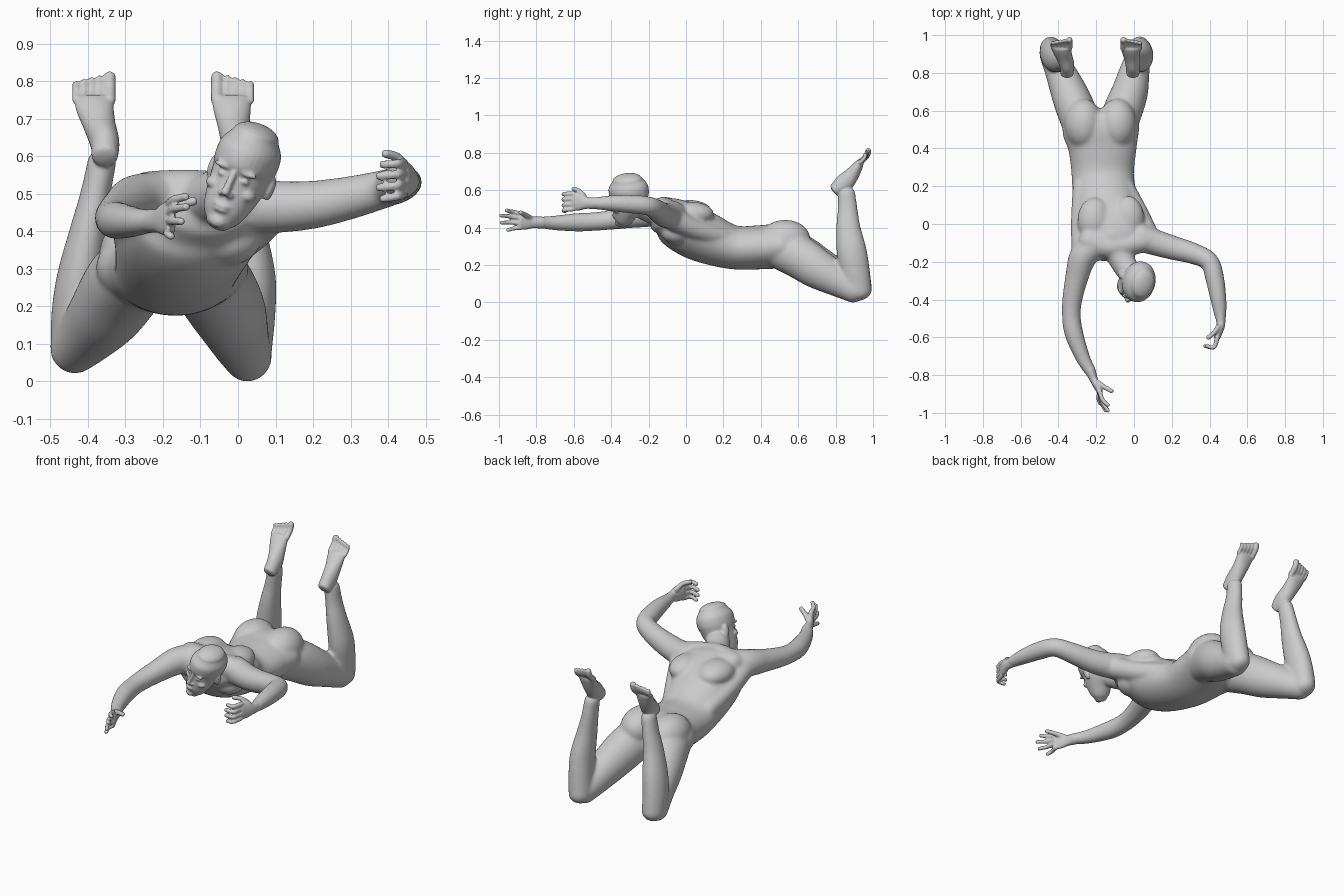
import bpy, bmesh
from math import sin, cos, pi, radians
from mathutils import Vector, Matrix

bm = bmesh.new()
Z, Y = Vector((0, 0, 1)), Vector((0, 1, 0))


def spline(pts, steps=5):
    """Catmull-Rom through (x, y, z, half_width, half_depth) stations."""
    p = [Vector(q if len(q) == 5 else (*q, q[3])) for q in pts]
    p = [p[0] * 2 - p[1]] + p + [p[-1] * 2 - p[-2]]
    out = []
    for i in range(1, len(p) - 2):
        a, b, c, d = p[i - 1:i + 3]
        for s in range(steps):
            t = s / steps
            out.append(0.5 * (2 * b + (c - a) * t + (2 * a - 5 * b + 4 * c - d) * t * t
                              + (3 * b - a - 3 * c + d) * t ** 3))
    return out + [p[-2]]


def loft(pts, ref=Z, cap=0.8, n=24, M=Matrix()):
    """Closed round-ended tube with elliptical sections along a spline."""
    st = spline(pts)
    pos = [Vector(s[:3]) for s in st]
    rings = []

    def ring(c, t, w, d):
        side = t.cross(ref).normalized()
        up = side.cross(t)
        rings.append([bm.verts.new(M @ (c + side * w * cos(2 * pi * k / n) + up * d * sin(2 * pi * k / n)))
                      for k in range(n)])

    last = len(st) - 1
    caps = [radians(a) for a in (82, 62, 42, 21)]
    for i, s in enumerate(st):
        t = (pos[min(i + 1, last)] - pos[max(i - 1, 0)]).normalized()
        w, d = s[3], s[4]
        m = min(w, d) * cap
        if i == 0:
            for a in caps:
                ring(pos[i] - t * m * sin(a), t, w * cos(a), d * cos(a))
        ring(pos[i], t, w, d)
        if i == last:
            for a in reversed(caps):
                ring(pos[i] + t * m * sin(a), t, w * cos(a), d * cos(a))
    for r, q in zip(rings, rings[1:]):
        for k in range(n):
            bm.faces.new((r[k], r[(k + 1) % n], q[(k + 1) % n], q[k]))
    bm.faces.new(rings[0][::-1])
    bm.faces.new(rings[-1])


def blob(c, r, M=Matrix()):
    bmesh.ops.create_uvsphere(bm, u_segments=24, v_segments=16, radius=1,
                              matrix=M @ Matrix.Translation(c) @ Matrix.Diagonal((*r, 1)))


def fused(name, voxel, iterations):
    """Turn the gathered volumes into one skin, softened by smoothing."""
    bmesh.ops.recalc_face_normals(bm, faces=bm.faces)
    mesh = bpy.data.meshes.new(name)
    bm.to_mesh(mesh)
    bm.clear()
    ob = bpy.data.objects.new(name, mesh)
    bpy.context.collection.objects.link(ob)
    m = ob.modifiers.new("fuse", 'REMESH')
    m.mode, m.voxel_size, m.use_smooth_shade = 'VOXEL', voxel, True
    m = ob.modifiers.new("soften", 'SMOOTH')
    m.factor, m.iterations = 0.5, iterations
    return ob


# torso, pelvis to upper chest
loft([(-.178, .56, .33, .18, .108), (-.175, .50, .325, .205, .12), (-.167, .40, .317, .182, .118),
      (-.165, .25, .317, .165, .118), (-.15, .10, .37, .178, .138), (-.13, 0, .42, .192, .14),
      (-.10, -.08, .465, .185, .118), (-.085, -.14, .485, .14, .088)], cap=0.5, n=32)
# buttocks, chest, shoulder blades, side muscles
for x in (-.268, -.088):
    blob((x, .53, .362), (.102, .135, .102))
for x, y in ((-.185, -.06), (-.03, -.045)):
    blob((x, y, .395), (.09, .085, .065))
blob((-.21, .02, .505), (.09, .12, .065))
blob((-.03, .03, .495), (.085, .12, .065))
loft([(-.275, .20, .37, .05), (-.28, 0, .43, .055), (-.27, -.14, .485, .06)])
loft([(-.05, .20, .37, .05), (.02, .06, .41, .055), (.07, -.06, .465, .062)])
# shoulder slopes and neck
loft([(-.24, -.09, .515, .068), (-.14, -.12, .525, .062), (-.04, -.11, .52, .06), (.08, -.08, .495, .065)])
loft([(-.12, -.06, .50, .08), (-.075, -.17, .51, .070), (-.035, -.24, .535, .064), (0, -.28, .56, .060)])

# thighs and shins
legs = [(-1, (-.265, -.345, -.44), (.315, .218, .10), (-.436, -.422, -.40, -.38, -.362), -.355, -.382),
        (1, (-.095, -.022, .028), (.31, .203, .078), (.038, .040, .026, .010, .0), -.006, -.016)]
for s, (hx, mx, kx), (hz, mz, kz), shin, heel, toe in legs:
    loft([(hx, .49, hz, .10, .105), ((hx + mx) / 2, .60, (hz + mz) / 2 + .01, .104, .115),
          (mx, .70, mz, .097, .108), ((mx + kx) / 2, .81, (mz + kz) / 2, .080, .089),
          (kx, .905, kz + .005, .064, .068)])
    zs, ys = (.20, .30, .42, .52, .61), (.902, .885, .868, .864, .858)
    ws, ds = (.062, .061, .050, .041, .039), (.080, .081, .066, .054, .047)
    loft([(kx, .924, kz, .060, .071)] + list(zip(shin, ys, zs, ws, ds)), ref=Y)

# arm reaching sideways and forward
loft([(.03, -.07, .49, .076), (.12, -.10, .487, .069), (.21, -.127, .494, .064), (.31, -.155, .514, .057),
      (.398, -.198, .537, .051), (.428, -.29, .547, .050), (.447, -.40, .552, .043), (.458, -.49, .552, .032)])
# arm stretched straight ahead
loft([(-.19, -.09, .505, .078), (-.268, -.17, .50, .074), (-.302, -.28, .482, .062), (-.325, -.39, .465, .054),
      (-.332, -.48, .455, .050), (-.318, -.58, .45, .050), (-.27, -.71, .447, .039), (-.225, -.79, .45, .030)])

# soften the trunk and limbs, then carry them over to join the detailed parts
soft = fused("soft_limbs", 0.008, 16)
soft_mesh = soft.evaluated_get(bpy.context.evaluated_depsgraph_get()).to_mesh()
bm.from_mesh(soft_mesh)
bpy.data.objects.remove(soft)

# head, built upright then nodded, turned and tilted
H = (Matrix.Translation((.008, -.300, .570)) @ Matrix.Rotation(radians(22), 4, 'Y')
     @ Matrix.Rotation(radians(-12), 4, 'Z') @ Matrix.Rotation(radians(11), 4, 'X') @ Matrix.Scale(1.04, 4))
loft([(0, -.070, -.122, .033, .030), (0, -.056, -.10, .052, .050), (0, -.036, -.06, .065, .068),
      (0, -.014, -.02, .073, .086), (0, -.002, .005, .077, .093), (0, .002, .035, .082, .104),
      (0, .006, .075, .080, .101), (0, .008, .108, .061, .078)], ref=Y, cap=0.55, n=32, M=H)
loft([(0, -.091, .022, .009), (0, -.105, -.012, .009), (0, -.112, -.034, .012)], ref=Y, M=H)
blob((0, -.096, -.071), (.024, .012, .006), H)
blob((0, -.095, -.083), (.021, .012, .007), H)
blob((0, -.088, -.116), (.022, .014, .016), H)
for s in (-1, 1):
    blob((s * .012, -.100, -.040), (.009, .011, .008), H)
    blob((s * .030, -.082, .004), (.014, .011, .007), H)
    blob((s * .032, -.085, .026), (.028, .012, .008), H)
    blob((s * .044, -.060, -.030), (.025, .026, .018), H)
    blob((s * .081, .012, -.006), (.011, .019, .033), H)

# feet with toes, big toe on the inner side
SOLE = Vector((0, .75, -.66))
for s, _, _, _, heel, toe in legs:
    mid = (heel + toe) / 2
    loft([(heel, .797, .622, .035, .036), (heel, .843, .658, .039, .050), (mid, .885, .703, .043, .040),
          (toe, .920, .753, .051, .027), (toe, .934, .774, .051, .019)], ref=SOLE, cap=0.4)
    for k in range(5):
        x = toe - s * (.039 if k == 0 else .032 - .0232 * k + .0145)
        x = toe - s * (.040 - (.0 if k == 0 else .006 + .0208 * k))
        r = .0165 if k == 0 else .0105
        l = .062 - .006 * k
        loft([(x, .930, .770, r), (x, .938 + l * .45, .778 + l * .45, r),
              (x, .932 + l * .70, .782 + l * .85, r)], ref=SOLE, n=12)

# wrists and palms
loft([(.456, -.47, .552, .030, .032), (.460, -.53, .554, .023, .032), (.453, -.56, .558, .021, .045),
      (.440, -.60, .563, .017, .050)], cap=.6)
loft([(-.235, -.77, .449, .030, .032), (-.214, -.82, .45, .022, .032), (-.200, -.85, .453, .020, .042),
      (-.180, -.89, .458, .016, .048)], cap=.6)


def finger(a, b, c, r=.0115):
    loft([(*a, r + .002), (*b, r), (*c, r - .001)], n=12)


# curled fingers and thumb of the bent arm
for z0, z1, x1 in ((.522, .508, .385), (.549, .538, .375), (.577, .569, .375), (.604, .600, .385)):
    finger((.441, -.60, z0), (.424, -.652, (z0 + z1) / 2), (x1, -.646, z1))
finger((.447, -.545, .590), (.424, -.575, .619), (.392, -.602, .629), .013)
# spread fingers and thumb of the straight arm
for z0, tip in ((.496, (-.138, -.960, .514)), (.472, (-.137, -.990, .487)),
                (.447, (-.150, -.988, .448)), (.422, (-.178, -.952, .408))):
    base = Vector((-.182, -.885, z0))
    tip = Vector(tip)
    finger(base, (base + tip) / 2 + Vector((-.008, -.006, .002)), tip)
finger((-.200, -.835, .475), (-.158, -.862, .492), (-.118, -.885, .502), .013)

# rest on the ground and fuse everything into one skin
low = min(v.co.z for v in bm.verts)
bmesh.ops.translate(bm, verts=bm.verts, vec=(0, 0, -low))
fused("body", 0.005, 3)
